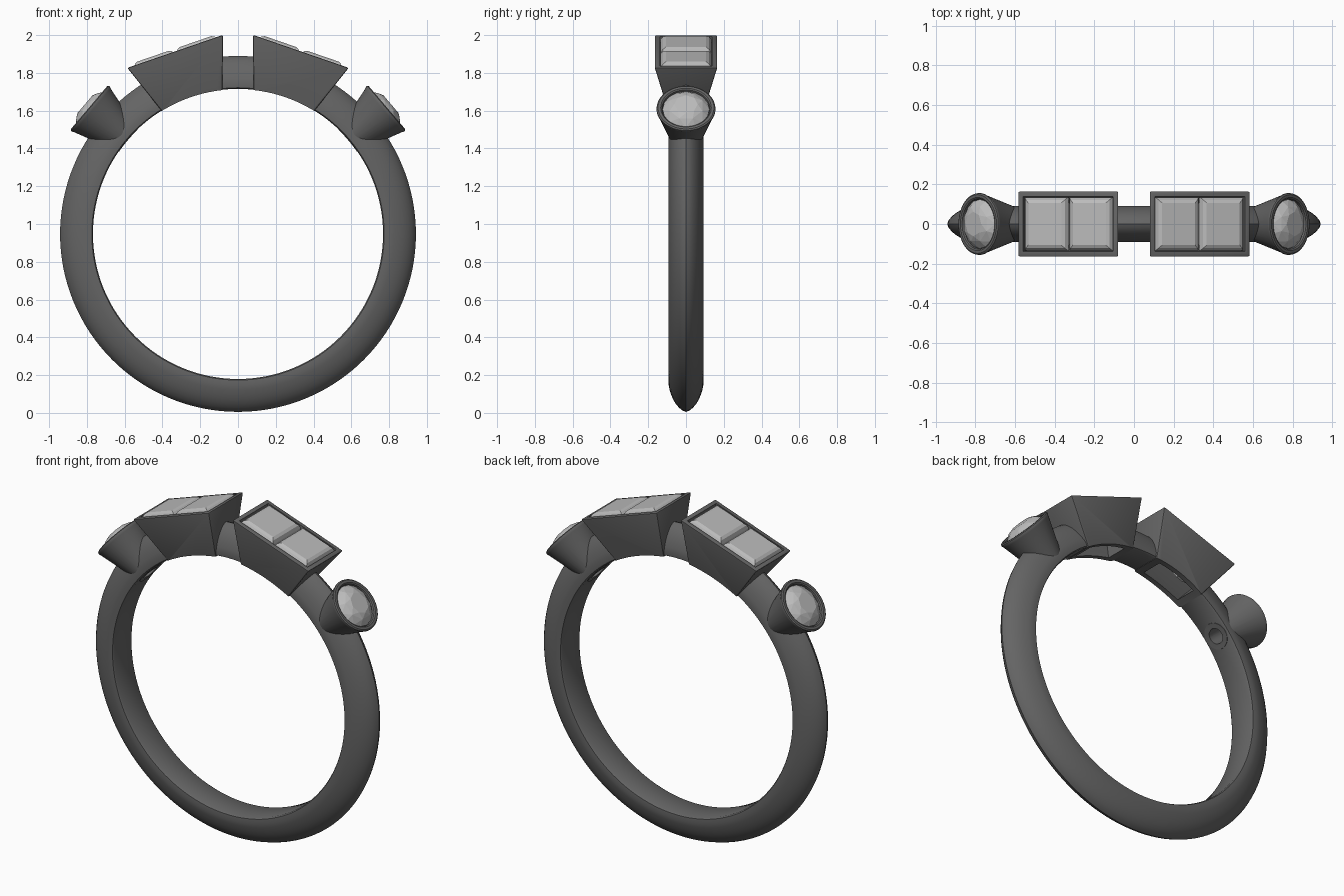
import bpy, bmesh
from math import pi, cos, sin, radians
from mathutils import Matrix, Vector

if "Cube" in bpy.data.objects:
    bpy.data.objects.remove(bpy.data.objects["Cube"])

CENTRE = Matrix.Translation((0, 0, 0.9475))   # centre of the finger hole
BOX_ANGLE, ROUND_ANGLE = 19.0, 49.7           # tilt of the settings from vertical


def colour(name, v):
    m = bpy.data.materials.new(name)
    m.diffuse_color = (v, v, v, 1)
    m.use_nodes = True
    m.node_tree.nodes["Principled BSDF"].inputs["Base Color"].default_value = m.diffuse_color
    return m


METAL, STONE = colour("metal", 0.13), colour("stone", 0.5)


def finish(name, bm, matrix, mat=None):
    bmesh.ops.recalc_face_normals(bm, faces=bm.faces)
    bm.transform(matrix)
    me = bpy.data.meshes.new(name)
    bm.to_mesh(me)
    bm.free()
    ob = bpy.data.objects.new(name, me)
    bpy.context.collection.objects.link(ob)
    if mat:
        me.materials.append(mat)
    return ob


def lathe(name, profile, n, matrix, mat=None):
    """Spin a closed (radius, height) loop around z."""
    bm = bmesh.new()
    rings = [[bm.verts.new((r * cos(2 * pi * i / n), r * sin(2 * pi * i / n), h))
              for r, h in profile] for i in range(n)]
    k = len(profile)
    for i in range(n):
        a, b = rings[i], rings[(i + 1) % n]
        for j in range(k):
            bm.faces.new((a[j], a[(j + 1) % k], b[(j + 1) % k], b[j]))
    bmesh.ops.remove_doubles(bm, verts=bm.verts, dist=1e-5)
    bmesh.ops.dissolve_degenerate(bm, edges=bm.edges, dist=1e-6)
    return finish(name, bm, matrix, mat)


def hull(name, points, matrix, mat=None, bevel=0):
    bm = bmesh.new()
    for p in points:
        bm.verts.new(p)
    bmesh.ops.convex_hull(bm, input=bm.verts)
    bmesh.ops.dissolve_limit(bm, angle_limit=0.01, verts=bm.verts, edges=bm.edges)
    if bevel:
        bmesh.ops.bevel(bm, geom=bm.edges[:], offset=bevel, segments=2,
                        profile=0.5, affect='EDGES')
    return finish(name, bm, matrix, mat)


def rect(hx, hy, z, cx=0):
    return [(cx + sx * hx, sy * hy, z) for sx in (-1, 1) for sy in (-1, 1)]


def circle(r, z, n, turn=0):
    return [(r * cos(2 * pi * (i + turn) / n), r * sin(2 * pi * (i + turn) / n), z)
            for i in range(n)]


def cut(ob, cutter):
    bpy.context.view_layer.objects.active = ob
    m = ob.modifiers.new("cut", 'BOOLEAN')
    m.operation, m.solver, m.object = 'DIFFERENCE', 'EXACT', cutter
    bpy.ops.object.modifier_apply(modifier=m.name)


def smooth(ob, angle=35):
    bpy.ops.object.select_all(action='DESELECT')
    ob.select_set(True)
    bpy.context.view_layer.objects.active = ob
    bpy.ops.object.shade_smooth_by_angle(angle=radians(angle))


# Band: ogive cross-section swept round the finger
half = [(0.768, 0.08), (0.774, 0.09), (0.80, 0.092), (0.825, 0.087), (0.85, 0.079),
        (0.875, 0.069), (0.90, 0.054), (0.92, 0.037), (0.935, 0.018)]
section = half + [(0.942, 0)] + [(r, -h) for r, h in reversed(half)]
lie = CENTRE @ Matrix.Rotation(pi / 2, 4, 'X')
band = lathe("band", section, 128, lie, METAL)
finger = hull("finger_cutter", circle(0.766, -0.4, 128) + circle(0.766, 0.4, 128), lie)
cutters, metal = [finger], [band]

for side, sgn in (("left", -1), ("right", 1)):
    # Rectangular setting with a tapered open cavity
    M = CENTRE @ Matrix.Rotation(radians(sgn * BOX_ANGLE), 4, 'Y')
    box = hull(f"{side}_box_setting", rect(0.268, 0.166, 1.022) + rect(0.166, 0.092, 0.735),
               M, METAL, 0.008)
    cavity = hull("box_cavity_cutter", rect(0.243, 0.139, 1.05) + rect(0.238, 0.136, 0.985)
                  + rect(0.11, 0.055, 0.72), M)
    for target, tool in ((box, finger), (box, cavity), (band, cavity)):
        cut(target, tool)
    metal.append(box)
    cutters.append(cavity)

    # Two step-cut stones side by side
    for i, cx in enumerate((-0.119, 0.119)):
        hull(f"{side}_step_stone_{i + 1}",
             rect(0.088, 0.106, 1.036, cx) + rect(0.104, 0.122, 1.028, cx)
             + rect(0.115, 0.134, 1.010, cx) + rect(0.115, 0.134, 1.0, cx)
             + rect(0.075, 0.085, 0.92, cx * 0.85) + rect(0.02, 0.05, 0.87, cx * 0.7),
             M, STONE)

    # Conical setting with a through hole
    M = CENTRE @ Matrix.Rotation(radians(sgn * ROUND_ANGLE), 4, 'Y')
    cone = lathe(f"{side}_round_setting",
                 [(0.066, 0.73), (0.151, 1.012), (0.156, 1.022), (0.155, 1.029), (0.148, 1.034),
                  (0.134, 1.034), (0.127, 1.029), (0.125, 1.02), (0.123, 0.99),
                  (0.045, 0.89), (0.045, 0.73)], 48, M, METAL)
    bore = hull("round_cavity_cutter", circle(0.122, 0.99, 48) + circle(0.044, 0.89, 48), M)
    hole = hull("round_hole_cutter", circle(0.0445, 0.95, 48) + circle(0.0445, 0.7, 48), M)
    for target, tool in ((cone, finger), (band, bore), (band, hole)):
        cut(target, tool)
    metal.append(cone)
    cutters += [bore, hole]

    # Brilliant-cut round stone
    hull(f"{side}_round_stone",
         circle(0.062, 1.062, 8) + circle(0.094, 1.049, 8, 0.5) + circle(0.124, 1.02, 16)
         + circle(0.124, 1.012, 16) + circle(0.075, 0.955, 8, 0.5) + [(0, 0, 0.90)], M, STONE)

for ob in metal:
    smooth(ob)
for ob in cutters:
    bpy.data.objects.remove(ob)
